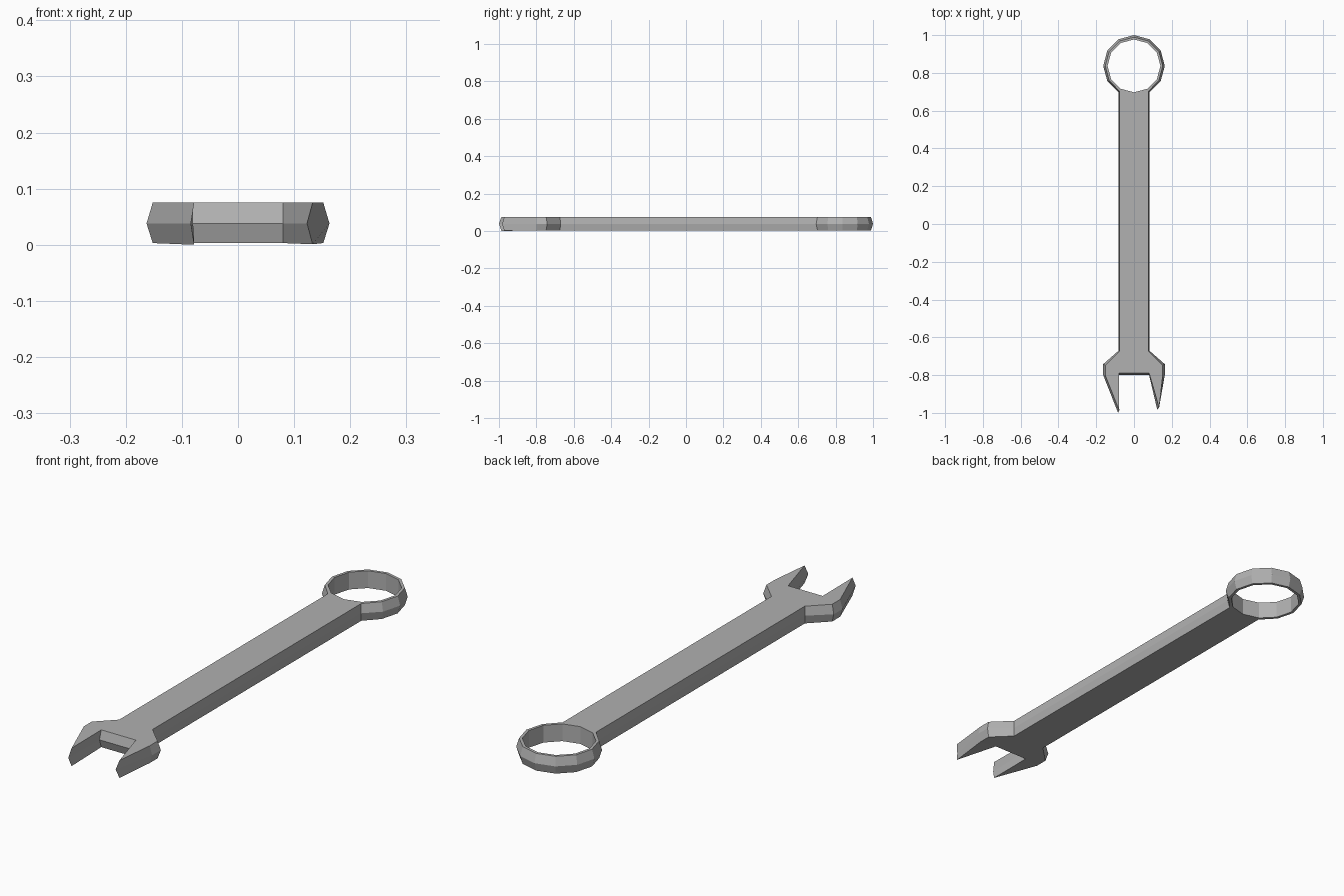
import bpy, bmesh
from math import cos, sin, radians

if "Cube" in bpy.data.objects:
    bpy.data.objects.remove(bpy.data.objects["Cube"])

TOP, MID, LOW = 0.075, 0.038, 0.003
RING_Y = 0.837


def ring_point(radius, degrees):
    a = radians(degrees)
    return (radius * cos(a), RING_Y + radius * sin(a))


# Each outline entry: widest (mid-height) point, inset face point, underside height
outline = []

# Ring end: twelve-sided, open where the handle joins
for d in range(-60, 241, 30):
    face = ring_point(0.152, d)
    if d in (-60, 240):
        face = (0.077 if d == -60 else -0.077, 0.703)
    outline.append((ring_point(0.163, d), face, LOW))

# Handle shoulder and jaw flare, left side
flare = [((0.081, -0.67), (0.077, -0.674), LOW),
         ((0.163, -0.742), (0.152, -0.748), LOW),
         ((0.163, -0.80), (0.152, -0.80), LOW)]
outline += [((-m[0], m[1]), (-f[0], f[1]), z) for m, f, z in flare]

# Uneven pointed prong tips and the slot between them
outline += [((-0.084, -1.0), (-0.078, -0.987), 0.0),
            ((-0.080, -0.80), (-0.080, -0.788), LOW),
            ((0.080, -0.80), (0.080, -0.788), LOW),
            ((0.123, -0.983), (0.133, -0.972), 0.001)]
outline += flare[::-1]

bm = bmesh.new()


def loop_edges(verts):
    return [bm.edges.get((a, b)) or bm.edges.new((a, b))
            for a, b in zip(verts, verts[1:] + verts[:1])]


def bridge(lower, upper):
    n = len(lower)
    for i in range(n):
        j = (i + 1) % n
        bm.faces.new((lower[i], lower[j], upper[j], upper[i]))


# Outer wall with a ridge at mid height
low = [bm.verts.new((*f, z)) for m, f, z in outline]
mid = [bm.verts.new((*m, MID)) for m, f, z in outline]
top = [bm.verts.new((*f, TOP)) for m, f, z in outline]
bridge(low, mid)
bridge(mid, top)

# Straight inner wall of the ring
hole = [ring_point(0.14, d) for d in range(0, 360, 30)]
hole_low = [bm.verts.new((*p, LOW)) for p in hole]
hole_top = [bm.verts.new((*p, TOP)) for p in hole]
bridge(hole_low, hole_top)

# Flat top and underside, leaving the ring open
for outer, inner in ((top, hole_top), (low, hole_low)):
    bmesh.ops.triangle_fill(bm, use_beauty=True,
                            edges=loop_edges(outer) + loop_edges(inner))
bmesh.ops.recalc_face_normals(bm, faces=bm.faces[:])

mesh = bpy.data.meshes.new("wrench")
bm.to_mesh(mesh)
bm.free()

# Dark steel grey
steel = bpy.data.materials.new("steel")
steel.diffuse_color = (0.44, 0.44, 0.44, 1.0)
steel.use_nodes = True
steel.node_tree.nodes["Principled BSDF"].inputs["Base Color"].default_value = steel.diffuse_color
mesh.materials.append(steel)
bpy.context.collection.objects.link(bpy.data.objects.new("wrench", mesh))
